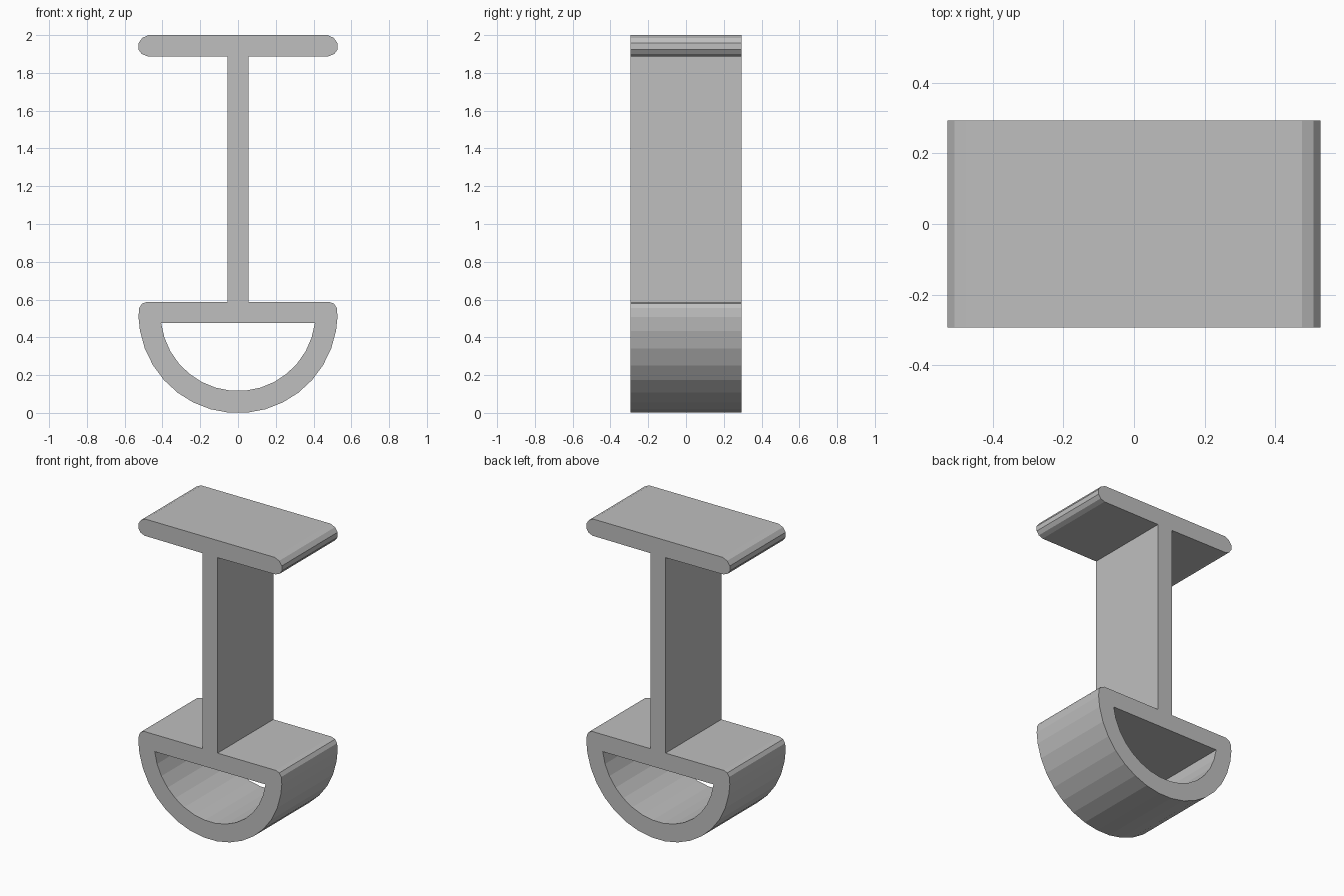
import bpy
from math import sin, cos, radians

cube = bpy.data.objects.get("Cube")
if cube:
    bpy.data.objects.remove(cube, do_unlink=True)

DEPTH = 0.586     # extrusion along y
RIM_Z = 0.526     # centre height of the round channel
OUTER, INNER = 0.527, 0.41

grey = bpy.data.materials.new("plain grey")
grey.use_nodes = True
grey.diffuse_color = (0.52, 0.52, 0.52, 1)
grey.node_tree.nodes["Principled BSDF"].inputs["Base Color"].default_value = grey.diffuse_color


def arc(radius, start, segments):
    """Lower arc points from the +x side down to the middle and up to -x."""
    step = (180 - 2 * start) / segments
    angles = [radians(start + step * i) for i in range(segments + 1)]
    return [(radius * cos(a), RIM_Z - radius * sin(a)) for a in angles]


def mirrored(half):
    """Close a +x half outline with its reflection."""
    return half + [(-x, z) for x, z in reversed(half)]


# Top flange with rounded ends, web, and shoulders of the channel
flange = [(0.475, 2.0), (0.507, 1.985), (0.527, 1.957),
          (0.527, 1.924), (0.51, 1.9), (0.48, 1.888)]
web = [(0.055, 1.886), (0.055, 0.588)]
shoulder = [(0.482, 0.588), (0.508, 0.578), (0.523, 0.555), (0.527, 0.508)]

# Round underside: the half arc is reflected with the rest
bowl = [p for p in arc(OUTER, 10, 15) if p[0] > 0]
outline = mirrored(flange + web + shoulder + bowl)
opening = arc(INNER, 7.2, 15)

# Extrude the filled section along y
section = bpy.data.curves.new("beam_section", 'CURVE')
section.dimensions = '2D'
section.fill_mode = 'BOTH'
section.extrude = DEPTH / 2
for points in (outline, opening):
    spline = section.splines.new('POLY')
    spline.points.add(len(points) - 1)
    for point, (x, z) in zip(spline.points, points):
        point.co = (x, z, 0, 1)
    spline.use_cyclic_u = True
section.materials.append(grey)

beam = bpy.data.objects.new("channel_beam", section)
bpy.context.collection.objects.link(beam)
beam.rotation_euler.x = radians(90)

# Turn the section into a flat-shaded mesh
bpy.ops.object.select_all(action='DESELECT')
beam.select_set(True)
bpy.context.view_layer.objects.active = beam
bpy.ops.object.convert(target='MESH')
bpy.ops.object.transform_apply(location=False, rotation=True, scale=False)
bpy.ops.object.shade_flat()
